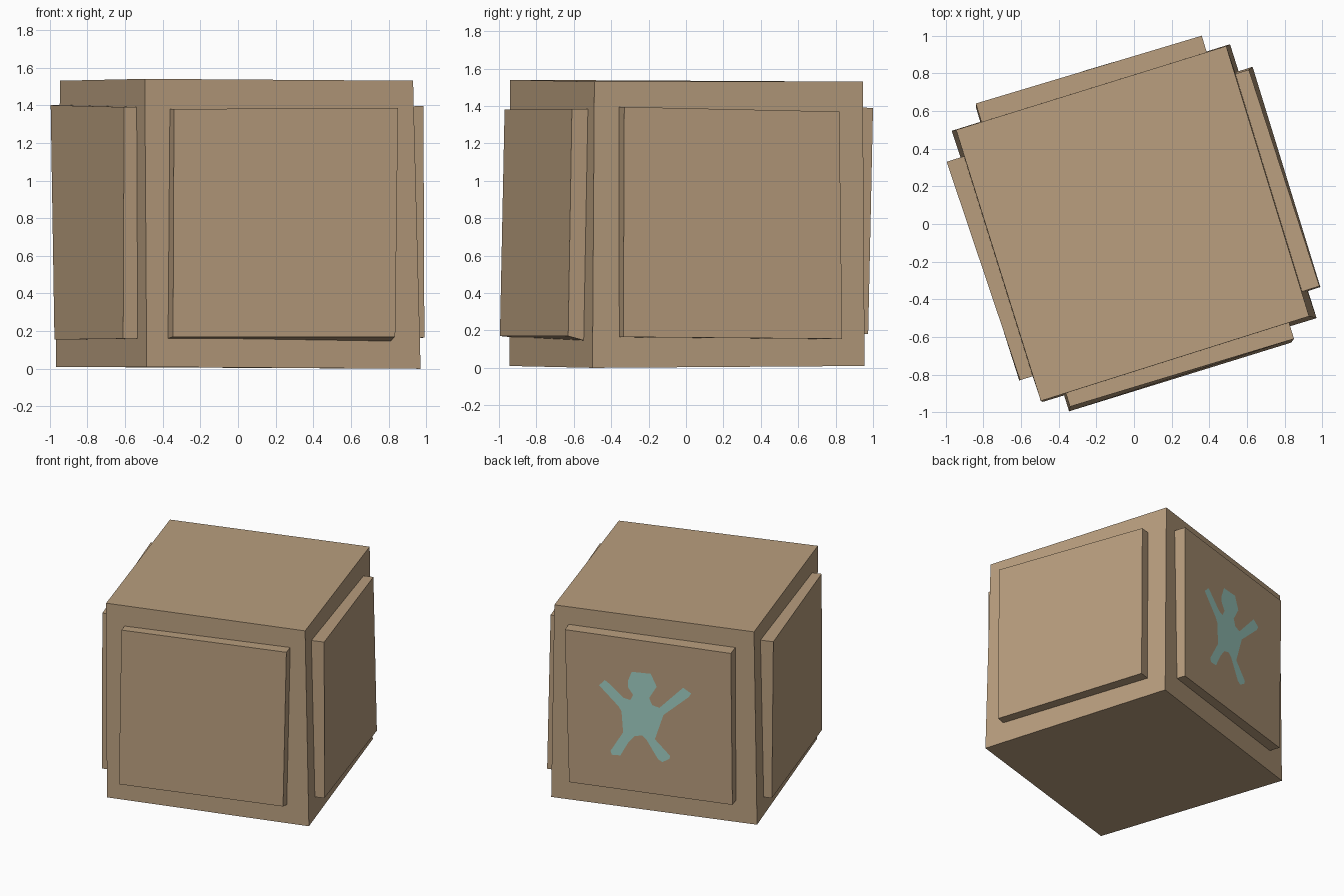
import bpy
from mathutils import Vector


def material(name, rgb):
    m = bpy.data.materials.new(name)
    m.diffuse_color = (*rgb, 1)
    return m


BROWN = material("cardboard brown", (0.485, 0.342, 0.209))
TEAL = material("pale teal", (0.36, 0.638, 0.565))


def make(name, verts, faces, mat):
    me = bpy.data.meshes.new(name)
    me.from_pydata([tuple(v) for v in verts], [], faces)
    me.materials.append(mat)
    me.update()
    ob = bpy.data.objects.new(name, me)
    bpy.context.collection.objects.link(ob)
    return ob


# Slightly crooked block: bottom corners then top corners, counter-clockwise
bottom = [(-0.485, -0.945, 0.01), (0.97, -0.50, 0.0), (0.51, 0.955, 0.01), (-0.968, 0.495, 0.01)]
top = [(-0.495, -0.94, 1.54), (0.93, -0.49, 1.53), (0.49, 0.945, 1.53), (-0.945, 0.50, 1.53)]
sides = [(i, (i + 1) % 4, (i + 1) % 4 + 4, i + 4) for i in range(4)]
make("block", bottom + top, [(3, 2, 1, 0), (4, 5, 6, 7)] + sides, BROWN)

# Raised panels: outer corners top-left, top-right, bottom-right, bottom-left seen from outside
panels = {
    "front_panel": [(-0.34, -0.97, 1.38), (0.85, -0.61, 1.385), (0.835, -0.63, 0.17), (-0.345, -0.995, 0.17)],
    "right_panel": [(0.985, -0.33, 1.395), (0.61, 0.82, 1.37), (0.63, 0.835, 0.155), (0.99, -0.335, 0.165)],
    "back_panel": [(0.36, 1.0, 1.39), (-0.84, 0.64, 1.385), (-0.84, 0.62, 0.18), (0.34, 0.974, 0.18)],
    "left_panel": [(-0.995, 0.33, 1.40), (-0.605, -0.83, 1.39), (-0.61, -0.83, 0.16), (-0.975, 0.32, 0.155)],
}


def outward(q):
    return (q[2] - q[0]).cross(q[1] - q[3]).normalized()


for name, pts in panels.items():
    q = [Vector(p) for p in pts]
    n = outward(q)
    base = [p - n * 0.12 for p in q]
    if name == "front_panel":          # underside slopes down towards the block
        base[2].z -= 0.03
        base[3].z -= 0.01
    walls = [(i, (i + 1) % 4, (i + 1) % 4 + 4, i + 4) for i in range(4)]
    make(name, q + base, [(3, 2, 1, 0), (4, 5, 6, 7)] + walls, BROWN)

# Painted figure on the back panel: outline in panel fractions (across, up)
outline = [
    (.40, .787), (.515, .792), (.55, .712), (.503, .631), (.52, .587), (.564, .575),
    (.71, .73), (.758, .70), (.745, .675), (.588, .532), (.57, .477), (.533, .364),
    (.624, .268), (.62, .248), (.576, .22), (.55, .235), (.48, .356), (.455, .378),
    (.41, .365), (.37, .318), (.32, .225), (.267, .222), (.26, .246), (.34, .38),
    (.333, .517), (.315, .548), (.2, .668), (.236, .707), (.26, .69), (.35, .607),
    (.388, .60), (.406, .636), (.376, .682), (.375, .72)]
tl, tr, br, bl = [Vector(p) for p in panels["back_panel"]]
n = outward([tl, tr, br, bl])
pts = [bl.lerp(br, u).lerp(tl.lerp(tr, u), v) + n * 0.005 for u, v in reversed(outline)]
make("painted_figure", pts, [tuple(range(len(pts)))], TEAL)
